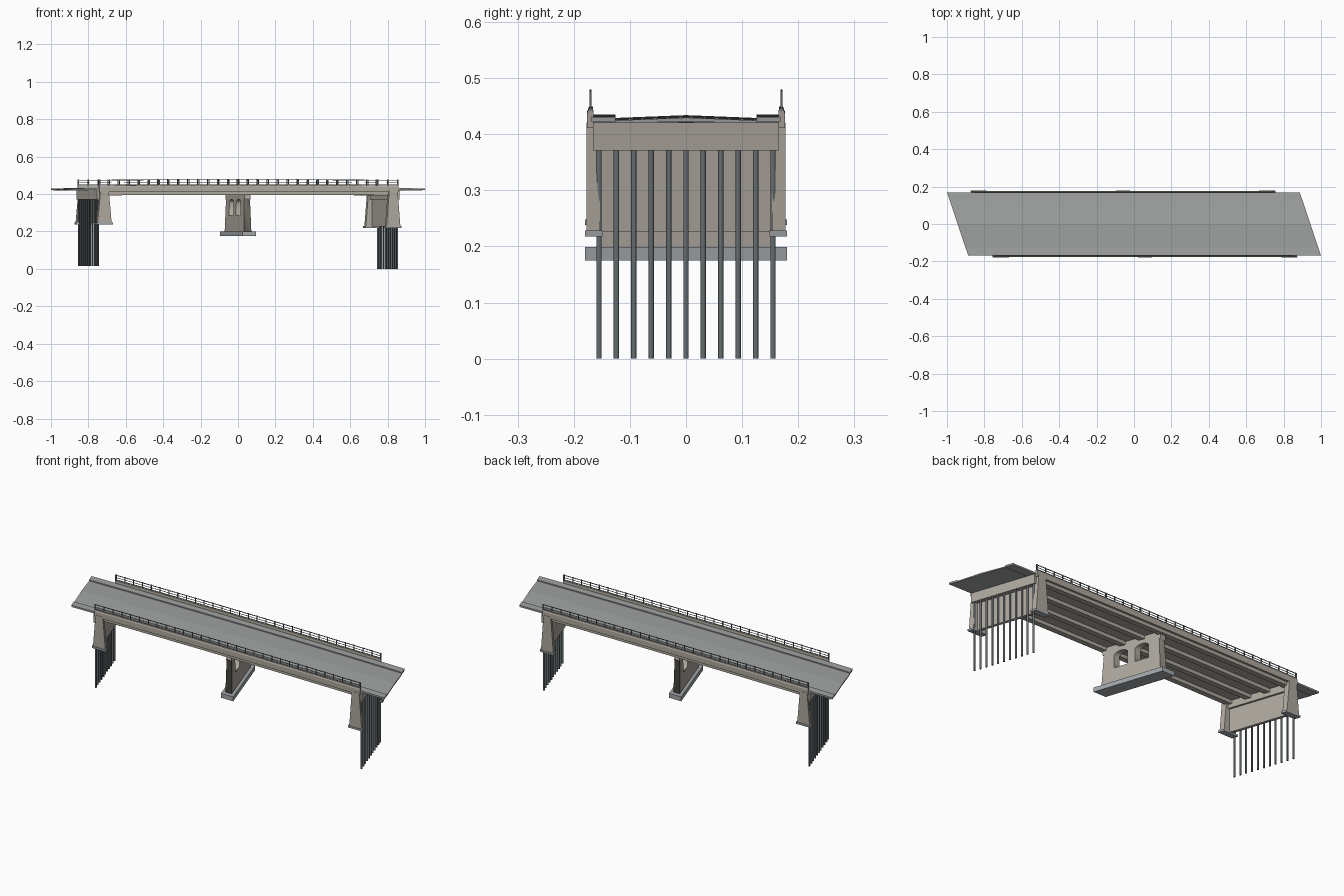
import bpy, bmesh, math

if "Cube" in bpy.data.objects:
    bpy.data.objects.remove(bpy.data.objects["Cube"])

K = 0.335  # plan skew: x shifts by -K*y


def material(name, r, g, b):
    m = bpy.data.materials.new(name)
    m.diffuse_color = (r, g, b, 1)
    m.use_nodes = True
    m.node_tree.nodes["Principled BSDF"].inputs["Base Color"].default_value = m.diffuse_color
    return m


CONCRETE = material("concrete", 0.42, 0.39, 0.34)
STONE = material("footing_grey", 0.36, 0.39, 0.41)
ROAD = material("road_grey", 0.36, 0.37, 0.37)
STEEL = material("dark_steel", 0.13, 0.15, 0.16)


def camber(u):
    return 0.005 * (1 - u * u)


def finish(name, bm, mat):
    bmesh.ops.recalc_face_normals(bm, faces=bm.faces)
    me = bpy.data.meshes.new(name)
    bm.to_mesh(me)
    bm.free()
    me.materials.append(mat)
    ob = bpy.data.objects.new(name, me)
    bpy.context.collection.objects.link(ob)
    return ob


def add_box(bm, u, y, z, top=None):
    """Skewed box; top gives a different u range for a tapered top."""
    rings = []
    for (a, b), h in ((u, z[0]), (top or u, z[1])):
        rings.append([bm.verts.new((p - K * q, q, h)) for p, q in
                      ((a, y[0]), (b, y[0]), (b, y[1]), (a, y[1]))])
    lo, hi = rings
    bm.faces.new(lo)
    bm.faces.new(hi)
    for i in range(4):
        j = (i + 1) % 4
        bm.faces.new((lo[i], lo[j], hi[j], hi[i]))


def box(name, u, y, z, mat, top=None):
    bm = bmesh.new()
    add_box(bm, u, y, z, top)
    return finish(name, bm, mat)


def add_strip(bm, profile, u0, u1, n=16):
    """Sweep a (y, z) profile along the cambered, skewed bridge line."""
    rings = []
    for i in range(n + 1):
        u = u0 + (u1 - u0) * i / n
        rings.append([bm.verts.new((u - K * y, y, z + camber(u))) for y, z in profile])
    m = len(profile)
    for a, b in zip(rings, rings[1:]):
        for i in range(m):
            j = (i + 1) % m
            bm.faces.new((a[i], a[j], b[j], b[i]))
    bm.faces.new(rings[0])
    bm.faces.new(rings[-1])


def strip(name, profile, u0, u1, mat):
    bm = bmesh.new()
    add_strip(bm, profile, u0, u1)
    return finish(name, bm, mat)


def rect(y0, y1, z0, z1):
    return [(y0, z0), (y1, z0), (y1, z1), (y0, z1)]


# Crowned roadway and footways, running on past the abutments
strip("roadway", [(-0.126, 0.419), (0, 0.422), (0.126, 0.419),
                  (0.126, 0.424), (0, 0.429), (-0.126, 0.424)], -0.943, 0.943, ROAD)
for side, s in (("front", -1), ("back", 1)):
    strip(side + "_footway", rect(s * 0.126, s * 0.168, 0.421, 0.430), -0.943, 0.943, ROAD)

# Deck slab and girders
strip("deck_slab", rect(-0.17, 0.17, 0.410, 0.4185), -0.80, 0.80, CONCRETE)
for i in range(4):
    y = -0.15 + 0.1 * i
    strip("girder_%d" % (i + 1), rect(y - 0.014, y + 0.014, 0.391, 0.411),
          -0.79, 0.79, CONCRETE)

# Parapets and railings
for side, s in (("front", -1), ("back", 1)):
    strip(side + "_parapet", [(s * 0.165, 0.409), (s * 0.176, 0.409), (s * 0.176, 0.436),
                              (s * 0.173, 0.444), (s * 0.166, 0.444), (s * 0.165, 0.436)],
          -0.80, 0.80, CONCRETE)
    bm = bmesh.new()
    for z, h in ((0.448, 0.002), (0.459, 0.0015), (0.472, 0.003)):
        add_strip(bm, rect(s * 0.1685, s * 0.1715, z - h / 2, z + h / 2), -0.80, 0.80)
    posts = 30
    for i in range(posts + 1):
        u = -0.797 + 1.594 * i / posts
        w = 0.004 if i in (0, posts) else 0.0025
        c = camber(u)
        add_box(bm, (u - w, u + w), (s * 0.170 - 0.002, s * 0.170 + 0.002),
                (0.440 + c, 0.475 + c))
    finish(side + "_railing", bm, STEEL)


# Abutments: cap, wall, wing columns and piles
for end, e, base, toe in (("left", -1, 0.24, 0.015), ("right", 1, 0.22, 0.0)):
    box(end + "_pile_cap", (e * 0.80 - 0.009, e * 0.80 + 0.009), (-0.166, 0.166),
        (0.371, 0.421), CONCRETE)
    box(end + "_abutment_wall", (e * 0.777 - 0.008, e * 0.777 + 0.008), (-0.16, 0.16),
        (base + 0.006, 0.391), CONCRETE)
    box(end + "_bearing_ledge", (e * 0.775 - 0.017, e * 0.775 + 0.017), (-0.16, 0.16),
        (0.371, 0.392), CONCRETE)
    for side, s in (("front", -1), ("back", 1)):
        c = e * 0.772
        box("%s_%s_wing_column" % (end, side), (c - 0.037, c + 0.037),
            (s * 0.153, s * 0.177), (base + 0.008, 0.421), CONCRETE,
            (c - 0.022, c + 0.022))
        box("%s_%s_wing_footing" % (end, side), (c - 0.043, c + 0.043),
            (s * 0.149, s * 0.180), (base - 0.002, base + 0.008), STONE)
    for i in range(11):
        y = -0.155 + 0.031 * i
        bpy.ops.mesh.primitive_cylinder_add(
            vertices=12, radius=0.0048, depth=0.372 - toe,
            location=(e * 0.80 - K * y, y, (0.372 + toe) / 2))
        pile = bpy.context.object
        pile.name = "%s_pile_%d" % (end, i + 1)
        pile.data.materials.append(STEEL)
        bpy.ops.object.shade_smooth_by_angle()


# Pier wall with two arched openings, drawn as a filled outline
def arch(y0, y1, z0, z1):
    c, r = (y0 + y1) / 2, (y1 - y0) / 2
    head = [(c + r * math.cos(t * math.pi / 8), z1 - 0.02 + 0.02 * math.sin(t * math.pi / 8))
            for t in range(9)]
    return [(y0, z0), (y1, z0)] + head


cu = bpy.data.curves.new("pier_wall", 'CURVE')
cu.dimensions = '2D'
cu.fill_mode = 'BOTH'
cu.extrude = 0.015
outline = [(-0.155, 0.198), (0.155, 0.198), (0.145, 0.37), (0.152, 0.372),
           (0.152, 0.394), (-0.152, 0.394), (-0.152, 0.372), (-0.145, 0.37)]
for pts in (outline, arch(-0.09, -0.02, 0.285, 0.372), arch(0.02, 0.09, 0.285, 0.372)):
    sp = cu.splines.new('POLY')
    sp.points.add(len(pts) - 1)
    for p, (a, b) in zip(sp.points, pts):
        p.co = (a, b, 0, 1)
    sp.use_cyclic_u = True
pier = bpy.data.objects.new("pier_wall", cu)
bpy.context.collection.objects.link(pier)
bpy.ops.object.select_all(action='DESELECT')
pier.select_set(True)
bpy.context.view_layer.objects.active = pier
bpy.ops.object.convert(target='MESH')
pier = bpy.context.object
for v in pier.data.vertices:
    a, b, c = v.co
    c *= 1 + 0.3 * (0.394 - b) / 0.2
    v.co = (c - K * a, a, b)
bm = bmesh.new()
bm.from_mesh(pier.data)
bmesh.ops.remove_doubles(bm, verts=bm.verts, dist=1e-5)
bmesh.ops.recalc_face_normals(bm, faces=bm.faces)
bm.to_mesh(pier.data)
bm.free()
pier.data.materials.clear()
pier.data.materials.append(CONCRETE)
box("pier_footing", (-0.037, 0.037), (-0.18, 0.18), (0.175, 0.199), STONE)

# Diaphragms closing the gaps between girders over each support
for label, u in (("left", -0.772), ("pier", 0), ("right", 0.772)):
    for i in range(3):
        y = -0.1 + 0.1 * i
        box("%s_diaphragm_%d" % (label, i + 1), (u - 0.01, u + 0.01),
            (y - 0.037, y + 0.037), (0.390, 0.413), CONCRETE)
